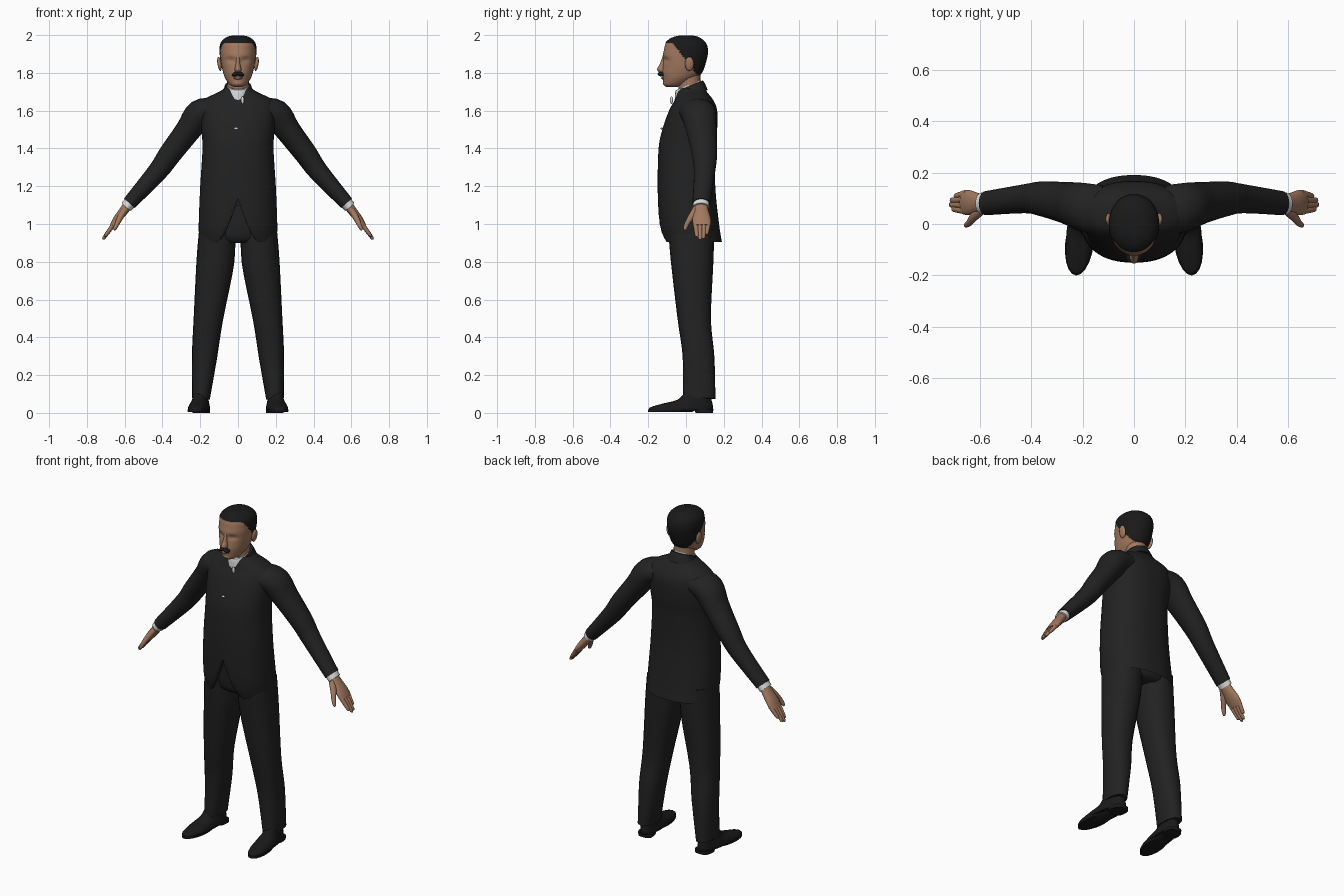
import bpy, bmesh, math
from mathutils import Vector, Matrix

cube = bpy.data.objects.get("Cube")
if cube:
    bpy.data.objects.remove(cube, do_unlink=True)


def material(name, r, g, b):
    m = bpy.data.materials.new(name)
    m.use_nodes = True
    m.diffuse_color = (r, g, b, 1)
    node = next(n for n in m.node_tree.nodes if n.type == 'BSDF_PRINCIPLED')
    node.inputs["Base Color"].default_value = (r, g, b, 1)
    node.inputs["Roughness"].default_value = 0.8
    return m


SUIT = material("charcoal cloth", .016, .016, .016)
BLACK = material("black hair and leather", .010, .010, .010)
SKIN = material("tan skin", .36, .19, .115)
WHITE = material("white linen", .7, .7, .7)


def finish(name, bm, mats, mirror=False, rule=None):
    """Turn a bmesh into a smooth shaded object, optionally mirrored in x."""
    bmesh.ops.recalc_face_normals(bm, faces=bm.faces)
    if rule:
        for f in bm.faces:
            f.material_index = int(rule(f.calc_center_median()))
    mesh = bpy.data.meshes.new(name)
    bm.to_mesh(mesh)
    bm.free()
    for m in mats:
        mesh.materials.append(m)
    ob = bpy.data.objects.new(name, mesh)
    bpy.context.scene.collection.objects.link(ob)
    if mirror:
        ob.modifiers.new("Mirror", 'MIRROR').use_mirror_merge = False
    bpy.ops.object.select_all(action='DESELECT')
    ob.select_set(True)
    bpy.context.view_layer.objects.active = ob
    bpy.ops.object.shade_smooth_by_angle(angle=math.radians(50))
    return ob


def spline(rows, steps):
    """Smooth interpolation through the cross sections."""
    pts = [Vector(r) for r in rows]
    pts = [pts[0]] + pts + [pts[-1]]
    out = []
    for a, b, c, d in zip(pts, pts[1:], pts[2:], pts[3:]):
        for i in range(steps):
            t = i / steps
            out.append(b + (c - a) * (t / 2) + (a * 2 - b * 5 + c * 4 - d) * (t * t / 2)
                       + (b * 3 - a - c * 3 + d) * (t ** 3 / 2))
    return out + [pts[-1]]


def loft(name, rows, mats, seg=20, steps=4, power=2, warp=None, cap=True, **kw):
    """Skin oval sections, each given as x, z, half width, front y, back y."""
    rows = spline(rows, steps)
    bm = bmesh.new()
    rings = []
    for i, (x, z, half, front, back) in enumerate(rows):
        p, q = rows[max(i - 1, 0)], rows[min(i + 1, len(rows) - 1)]
        side = Vector((p[1] - q[1], 0, q[0] - p[0])).normalized()
        ring = []
        for k in range(seg):
            a = math.tau * k / seg
            c, s = (math.copysign(abs(v) ** (2 / power), v) for v in (math.cos(a), math.sin(a)))
            co = Vector((x, (front + back) / 2 + s * (back - front) / 2, z)) + side * (half * c)
            ring.append(bm.verts.new(warp(co) if warp else co))
        rings.append(ring)
    for a, b in zip(rings, rings[1:]):
        for k in range(seg):
            n = (k + 1) % seg
            bm.faces.new((a[k], a[n], b[n], b[k]))
    if cap:
        bm.faces.new(rings[0])
        bm.faces.new(rings[-1])
    return finish(name, bm, mats, **kw)


def ellipsoid(name, at, size, mat, tilt=0, mirror=False):
    bm = bmesh.new()
    place = Matrix.Translation(at) @ Matrix.Rotation(tilt, 4, 'Y') @ Matrix.Diagonal((*size, 1))
    bmesh.ops.create_uvsphere(bm, u_segments=16, v_segments=10, radius=1, matrix=place)
    finish(name, bm, [mat], mirror)


# Jacket body, with the front hem cut away in a rounded inverted V
def cutaway(p):
    if p.y < 0 and abs(p.x) < .11:
        p.z = max(p.z, .905 + .23 * (1 - abs(p.x) / .11) ** 1.6)
    return p


loft("jacket_body", [
    (0, .905, .205, -.12, .19), (0, 1, .208, -.142, .175), (0, 1.2, .2, -.15, .155),
    (0, 1.4, .188, -.145, .157), (0, 1.5, .194, -.125, .165), (0, 1.6, .2, -.09, .165),
    (0, 1.655, .185, -.06, .145), (0, 1.7, .1, -.045, .11), (0, 1.72, .07, -.035, .1)],
    [SUIT], seg=64, steps=6, power=2.3, warp=cutaway, cap=False)


# Collars slope down toward the front
def slope(p):
    p.z += .4 * (p.y - .04)
    return p


loft("jacket_collar", [(0, 1.68, .095, -.055, .115), (0, 1.72, .076, -.045, .1),
                       (0, 1.74, .07, -.042, .09)], [SUIT], warp=slope)
loft("shirt_collar", [(0, 1.69, .066, -.06, .08), (0, 1.73, .06, -.058, .08),
                      (0, 1.746, .057, -.054, .078)], [WHITE], warp=slope)
ellipsoid("collar_pendant", (.024, -.077, 1.655), (.009, .008, .02), WHITE)
ellipsoid("jacket_button", (-.01, -.128, 1.505), (.012, .006, .006), WHITE)

# Sleeves and shirt cuffs
loft("sleeves", [
    (.12, 1.605, .06, -.05, .15), (.2, 1.582, .078, -.03, .16), (.265, 1.495, .067, 0, .163),
    (.36, 1.37, .06, .03, .165), (.424, 1.28, .053, .042, .155), (.575, 1.11, .038, .034, .128)],
    [SUIT], mirror=True)
loft("shirt_cuffs", [(.56, 1.127, .034, .038, .124), (.592, 1.09, .032, .038, .122)],
     [WHITE], mirror=True)

# Hands: palm, four close fingers and a thumb
loft("palms", [
    (.575, 1.11, .026, .048, .11), (.605, 1.07, .024, .042, .12), (.64, 1.025, .021, .034, .132),
    (.665, .99, .015, .038, .13)], [SKIN], mirror=True)
for i, reach in enumerate((.085, .1, .095, .07)):
    y = .05 + i * .023
    end = .08 + (y - .08) * .75
    tip = Vector((.65, 1.01)) + Vector((.58, -.81)) * reach
    loft("fingers_" + str(i + 1), [
        (.65, 1.01, .013, y - .014, y + .014),
        (*tip, .009, end - .011, end + .011),
        (tip.x + .004, tip.y - .007, .002, end - .004, end + .004)],
        [SKIN], seg=10, mirror=True)
loft("thumbs", [
    (.59, 1.085, .016, .035, .075), (.618, 1.045, .017, .012, .055), (.638, 1.005, .013, -.008, .022),
    (.652, .975, .009, -.014, .006), (.656, .967, .002, -.01, 0)], [SKIN], seg=12, mirror=True)

# Trousers
loft("trouser_seat", [(0, .9, .15, -.06, .13), (0, .94, .19, -.09, .155),
                      (0, 1.1, .18, -.1, .14)], [SUIT])
loft("trouser_legs", [
    (.11, .98, .095, -.095, .15), (.12, .8, .1, -.08, .145), (.157, .5, .078, -.045, .132),
    (.177, .3, .067, -.018, .15), (.196, .075, .047, -.015, .156)],
    [SUIT], mirror=True, power=2.3)


# Shoes, toes turned slightly outward
def toe_out(p):
    p.x += .1 * (.08 - p.y)
    return p


loft("shoe_uppers", [
    (.196, .015, .055, -.196, .14), (.196, .03, .054, -.188, .143), (.196, .05, .048, -.12, .14),
    (.196, .07, .042, -.045, .135), (.196, .11, .038, -.005, .13)],
    [BLACK], power=2.3, warp=toe_out, mirror=True)
loft("shoe_soles", [(.196, .004, .052, -.2, .03), (.196, .018, .056, -.2, .06)],
     [BLACK], steps=1, warp=toe_out, mirror=True)
loft("shoe_heels", [(.196, 0, .045, .05, .143), (.196, .02, .046, .045, .145)],
     [BLACK], steps=1, power=3, warp=toe_out, mirror=True)


# Head, with the hair raised a little from the scalp and hollow eye sockets
def is_hair(p):
    return p.z > max(1.958 - 1.3 * max(0, p.y + .07), 1.785)


def shape_head(p):
    if is_hair(p):
        p.x *= 1.04
        p.y *= 1.03
    elif p.y < -.04:
        hollow = ((abs(p.x) - .038) / .026) ** 2 + ((p.z - 1.868) / .016) ** 2
        p.y += .012 * math.exp(-hollow)
    return p


loft("neck", [(0, 1.66, .066, -.04, .09), (0, 1.72, .058, -.04, .078),
              (0, 1.82, .058, -.05, .075)], [SKIN])
loft("head", [
    (0, 1.726, .022, -.105, -.045), (0, 1.738, .045, -.118, -.005), (0, 1.77, .067, -.122, .05),
    (0, 1.8, .078, -.126, .082), (0, 1.84, .087, -.122, .098), (0, 1.885, .092, -.124, .11),
    (0, 1.92, .094, -.117, .113), (0, 1.955, .09, -.108, .105), (0, 1.98, .072, -.085, .082),
    (0, 1.995, .042, -.048, .05), (0, 1.999, .008, -.008, .01)],
    [SKIN, BLACK], seg=72, steps=7, power=2.1, warp=shape_head, rule=is_hair)

# Facial features
loft("nose", [(0, 1.888, .01, -.124, -.1), (0, 1.85, .011, -.138, -.1),
              (0, 1.82, .018, -.154, -.1), (0, 1.806, .015, -.146, -.1)], [SKIN], seg=14)
ellipsoid("moustache", (.012, -.129, 1.794), (.021, .022, .011), BLACK, tilt=.4, mirror=True)
ellipsoid("lips", (0, -.12, 1.772), (.024, .012, .007), SKIN)
ellipsoid("chin", (0, -.102, 1.746), (.03, .02, .017), SKIN)
ellipsoid("ears", (.098, .018, 1.848), (.011, .024, .038), SKIN, tilt=.15, mirror=True)
